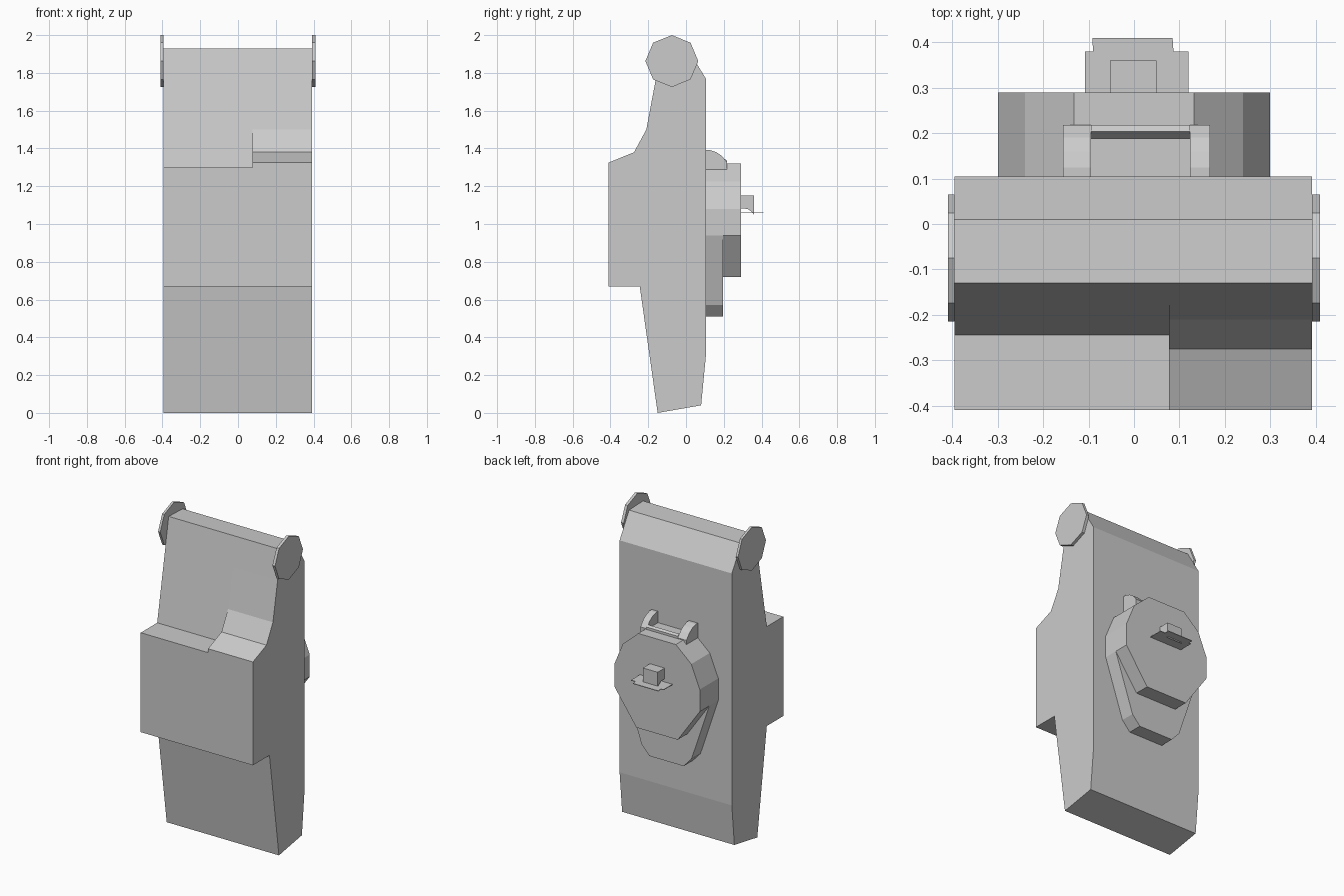
import bpy, bmesh, math

if "Cube" in bpy.data.objects:
    bpy.data.objects.remove(bpy.data.objects["Cube"])

def prism(name, pts, a, b, axis):
    """Extrude a 2D outline: axis 'x' takes (y,z), 'y' takes (x,z), 'z' takes (x,y)."""
    place = {'x': lambda p, t: (t, p[0], p[1]),
             'y': lambda p, t: (p[0], t, p[1]),
             'z': lambda p, t: (p[0], p[1], t)}[axis]
    bm = bmesh.new()
    face = bm.faces.new([bm.verts.new(place(p, a)) for p in pts])
    ext = bmesh.ops.extrude_face_region(bm, geom=[face])
    delta = place((0, 0), b - a)
    bmesh.ops.translate(bm, vec=delta,
                        verts=[g for g in ext['geom'] if isinstance(g, bmesh.types.BMVert)])
    bmesh.ops.recalc_face_normals(bm, faces=bm.faces)
    mesh = bpy.data.meshes.new(name)
    bm.to_mesh(mesh)
    bm.free()
    obj = bpy.data.objects.new(name, mesh)
    bpy.context.collection.objects.link(obj)
    return obj

def mirrored(half):
    """Complete a right-hand outline with its mirror image."""
    return half + [(-x, v) for x, v in reversed(half)]

# Main body: one side profile, with a different front ledge on each part
common = [(-0.41, 0.67), (-0.245, 0.67), (-0.15, 0.0), (0.08, 0.04), (0.105, 0.30),
          (0.105, 1.77), (0.01, 1.925), (-0.13, 1.93)]
prism("body_wide_part", common + [(-0.245, 1.30), (-0.41, 1.30)], -0.395, 0.077, 'x')
prism("body_scooped_part",
      common + [(-0.163, 1.75), (-0.21, 1.50), (-0.275, 1.38), (-0.41, 1.325)],
      0.077, 0.392, 'x')

# Octagonal end caps on both top corners
octagon = [(-0.075 + 0.14 * math.sin(i * math.pi / 4),
            1.8625 + 0.1375 * math.cos(i * math.pi / 4)) for i in range(8)]
for name, a, b in (("left_cap", -0.41, -0.395), ("right_cap", 0.392, 0.41)):
    prism(name, octagon, a, b, 'x')

# Back dial and the longer base plate beneath it
upper = [(0.30, 0.94), (0.30, 1.08), (0.24, 1.225), (0.132, 1.32)]
prism("dial", mirrored([(0.145, 0.72)] + upper), 0.195, 0.29, 'y')
prism("dial_base", mirrored([(0.12, 0.51), (0.175, 0.57)] + upper), 0.10, 0.195, 'y')

# Bracket above the dial: two rounded arms and a cross bar
arm = [(0.10, 1.265), (0.218, 1.265), (0.218, 1.325), (0.19, 1.36), (0.16, 1.38),
       (0.125, 1.392), (0.10, 1.392)]
prism("bracket_arm_left", arm, -0.156, -0.095, 'x')
prism("bracket_arm_right", arm, 0.123, 0.167, 'x')
bar = [(0.188, 1.30), (0.218, 1.30), (0.218, 1.335), (0.204, 1.345), (0.188, 1.325)]
prism("bracket_bar", bar, -0.095, 0.123, 'x')

# Small knob with a hollowed underside, and the thin lip beneath it
knob = [(0.285, 1.15), (0.36, 1.15), (0.36, 1.05), (0.345, 1.068), (0.325, 1.08), (0.285, 1.083)]
prism("knob", knob, -0.053, 0.05, 'x')
lip = [(-0.108, 0.285), (0.12, 0.285), (0.12, 0.38), (0.087, 0.38), (0.085, 0.41),
       (-0.092, 0.41), (-0.09, 0.38), (-0.108, 0.38)]
prism("knob_lip", lip, 1.058, 1.062, 'z')
